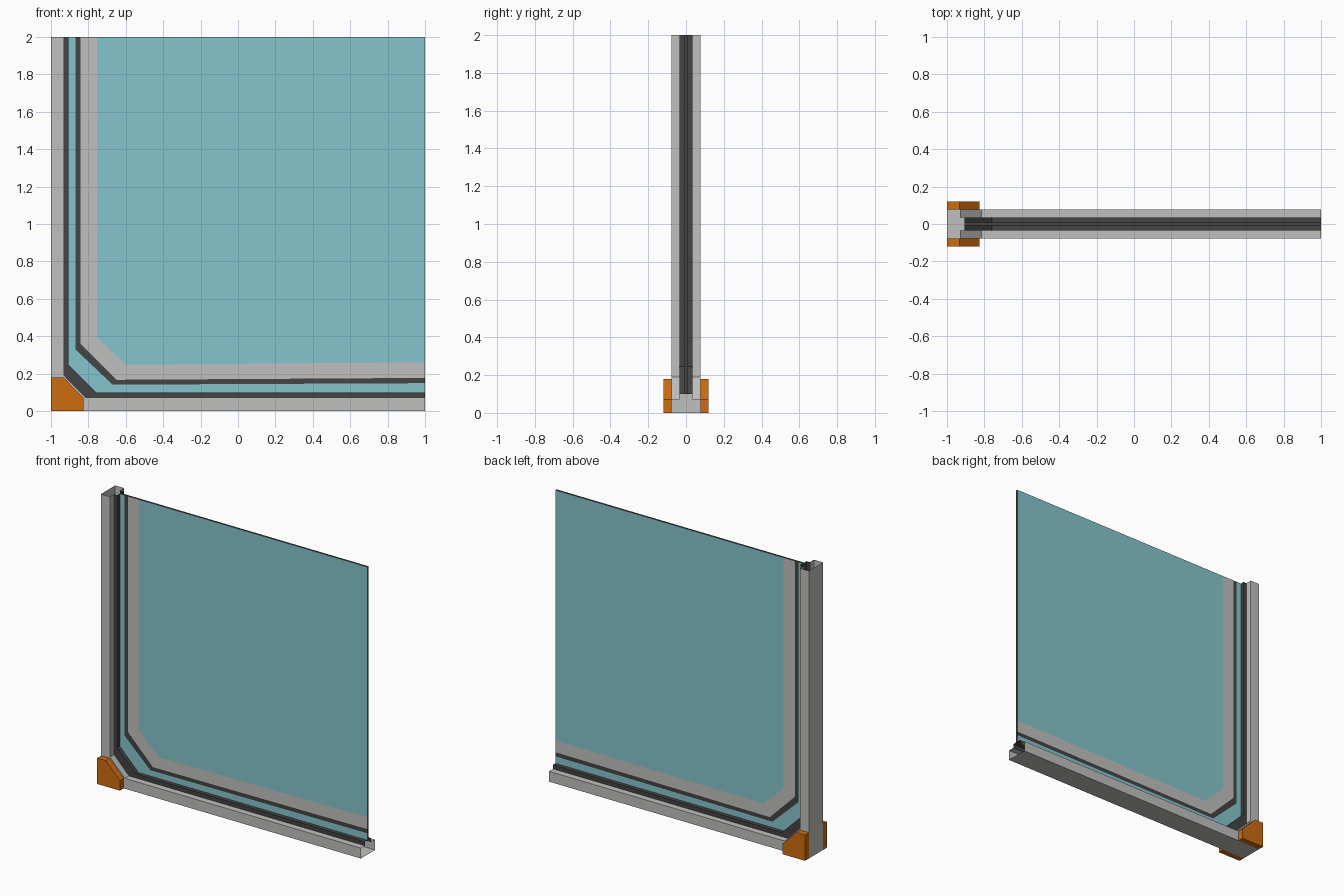
import bpy, bmesh

if "Cube" in bpy.data.objects:
    bpy.data.objects.remove(bpy.data.objects["Cube"])


def material(name, r, g, b):
    m = bpy.data.materials.new(name)
    m.diffuse_color = (r, g, b, 1)
    m.use_nodes = True
    m.node_tree.nodes["Principled BSDF"].inputs["Base Color"].default_value = m.diffuse_color
    return m


GREY = material("light grey", 0.53, 0.53, 0.52)
DARK = material("dark rubber", 0.058, 0.058, 0.058)
TEAL = material("teal glass", 0.235, 0.56, 0.61)
ORANGE = material("orange", 0.62, 0.15, 0.005)


def finish(name, bm, mats):
    bmesh.ops.remove_doubles(bm, verts=bm.verts, dist=1e-5)
    bmesh.ops.recalc_face_normals(bm, faces=bm.faces)
    me = bpy.data.meshes.new(name)
    bm.to_mesh(me)
    bm.free()
    for m in mats:
        me.materials.append(m)
    ob = bpy.data.objects.new(name, me)
    bpy.context.collection.objects.link(ob)
    return ob


def rail(bm, path, y):
    """Corner-shaped row of vertices in the x-z plane at depth y."""
    return [bm.verts.new((x, y, z)) for x, z in path]


def bridge(bm, a, b, mat):
    """Faces between two rows, skipping segments without length."""
    for i in range(len(a) - 1):
        quad = [a[i], a[i + 1], b[i + 1], b[i]]
        if (a[i].co - a[i + 1].co).length < 1e-6:
            quad.remove(a[i + 1])
        bm.faces.new(quad).material_index = mat


def corner(side, turn_z, turn_x, low, low_end=None):
    """Path down the left side, across the chamfer and along the bottom."""
    return [(side, 2), (side, turn_z), (turn_x, low), (1, low_end or low)]


OUTER = corner(-1, 0, -1, 0)
STEP = corner(-0.93, 0.19, -0.815, 0.072)
LIP = corner(-0.905, 0.245, -0.76, 0.1)

# Hollow frame channel and its rubber lip, open at both cut ends
HALF, SLOT = 0.078, 0.034
bm = bmesh.new()
section = [(OUTER, -HALF), (STEP, -HALF), (STEP, -SLOT),
           (STEP, SLOT), (STEP, HALF), (OUTER, HALF)]
rows = [rail(bm, p, y) for p, y in section]
for i in (0, 1, 3, 4, 5):
    bridge(bm, rows[i], rows[(i + 1) % 6], 0)
lips = [rail(bm, LIP, -SLOT), rail(bm, LIP, SLOT)]
bridge(bm, rows[2], lips[0], 1)
bridge(bm, lips[0], lips[1], 1)
bridge(bm, lips[1], rows[3], 1)
finish("frame_with_rubber_seal", bm, [GREY, DARK])

# Glass pane with a dark and a grey border band on both faces
bands = [LIP,
         corner(-0.87, 0.33, -0.67, 0.141, 0.149),
         corner(-0.842, 0.36, -0.65, 0.167, 0.177),
         corner(-0.755, 0.395, -0.6, 0.248, 0.26)]
bm = bmesh.new()
sides = []
for y in (-0.007, 0.007):
    rows = [rail(bm, p, y) for p in bands]
    for i, mat in enumerate((0, 1, 2)):
        bridge(bm, rows[i], rows[i + 1], mat)
    far = bm.verts.new((1, y, 2))
    bm.faces.new(rows[3] + [far]).material_index = 0
    # cut edge of the pane, from the left along the top and down the right
    sides.append([r[0] for r in rows] + [far] + [r[-1] for r in reversed(rows)])
bridge(bm, sides[0], sides[1], 1)
finish("glass_pane", bm, [TEAL, DARK, GREY])

# Orange corner brackets, front and back
shape = [(-1, 0), (-0.825, 0), (-0.825, 0.07), (-0.933, 0.18), (-1, 0.18)]
for name, s in (("front_corner_bracket", -1), ("back_corner_bracket", 1)):
    bm = bmesh.new()
    a = rail(bm, shape, s * HALF)
    b = rail(bm, shape, s * 0.12)
    bm.faces.new(a)
    bm.faces.new(b)
    bridge(bm, a + a[:1], b + b[:1], 0)
    finish(name, bm, [ORANGE])
